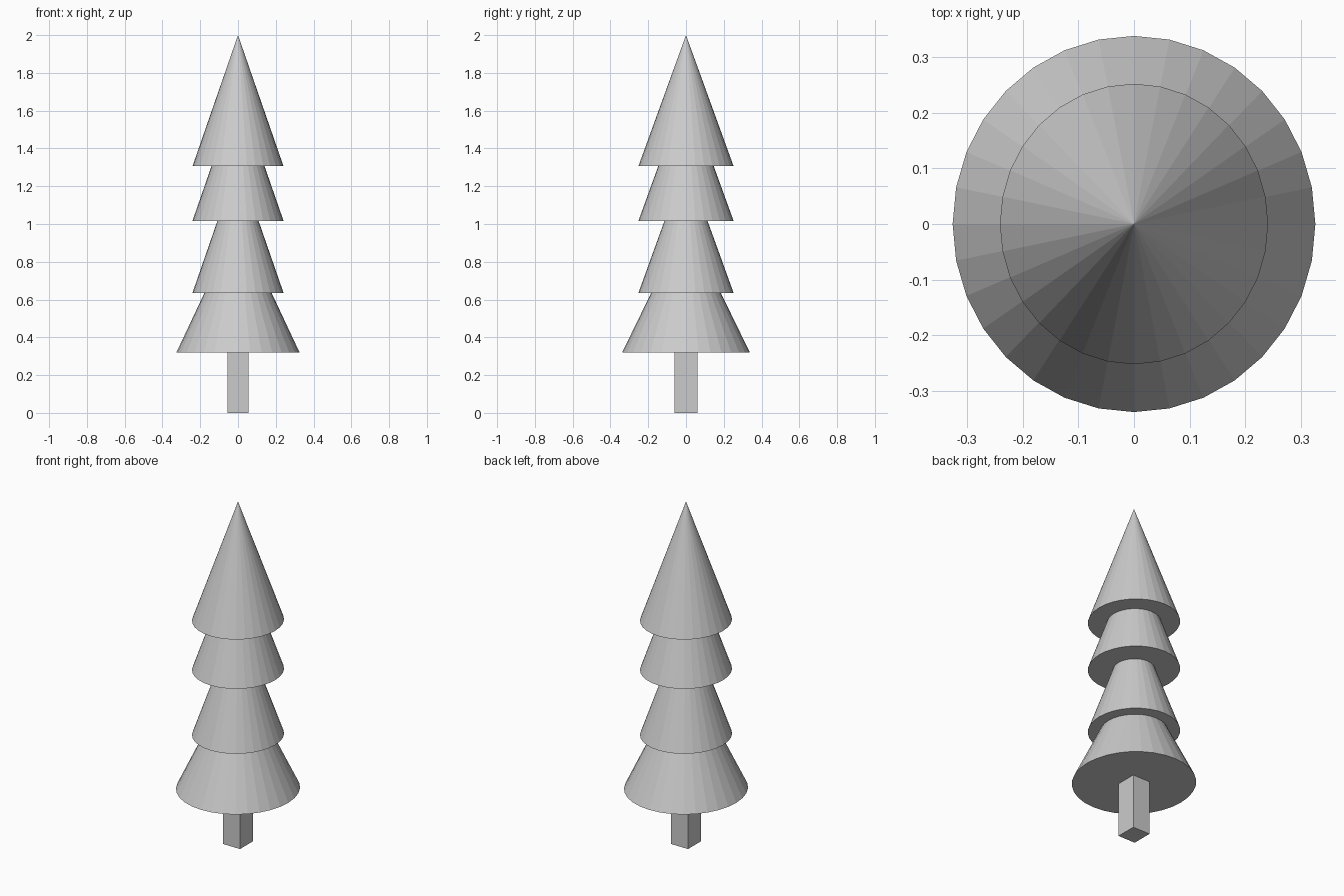
import bpy

if "Cube" in bpy.data.objects:
    bpy.data.objects.remove(bpy.data.objects["Cube"])


def tier(name, base_z, rx, ry, height=0.694):
    # Slightly oval 32-sided cone with a closed base
    bpy.ops.mesh.primitive_cone_add(vertices=32, radius1=1, radius2=0, depth=1,
                                    location=(0, 0, base_z + height / 2))
    obj = bpy.context.object
    obj.name = name
    obj.scale = (rx, ry, height)


# Foliage tiers, bottom to top
tier("bottom_foliage", 0.32, 0.326, 0.338)
tier("lower_middle_foliage", 0.636, 0.241, 0.252)
tier("upper_middle_foliage", 1.017, 0.241, 0.252)
tier("top_foliage", 1.306, 0.241, 0.252)

# Square trunk, reaching a little into the bottom tier
trunk_height = 0.36
bpy.ops.mesh.primitive_cube_add(size=1, location=(0, 0, trunk_height / 2))
trunk = bpy.context.object
trunk.name = "trunk"
trunk.scale = (0.112, 0.122, trunk_height)
